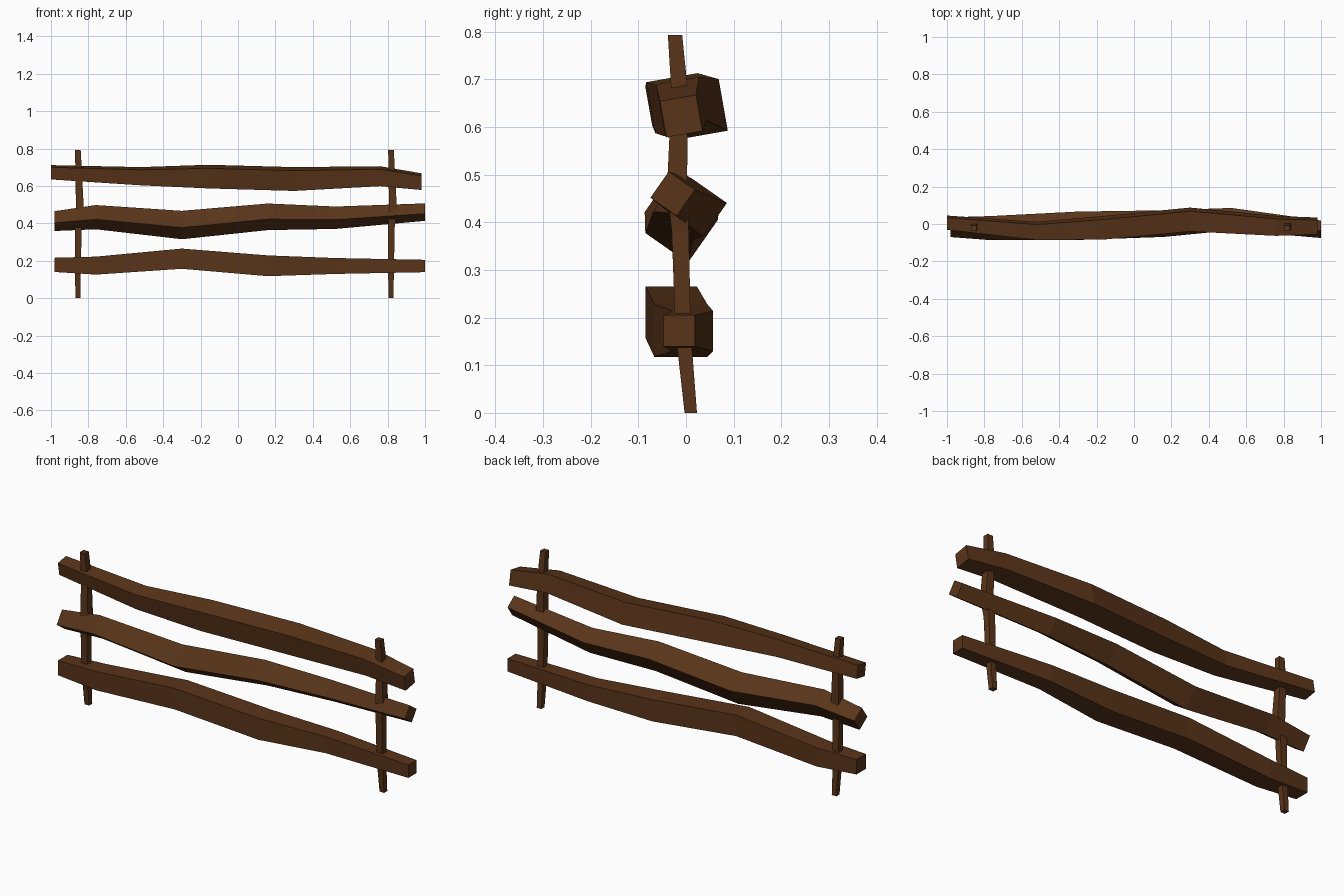
import bpy, bmesh
from math import sin, cos, radians

if "Cube" in bpy.data.objects:
    bpy.data.objects.remove(bpy.data.objects["Cube"])

wood = bpy.data.materials.new("dark_wood")
wood.diffuse_color = (0.10, 0.035, 0.01, 1)
wood.use_nodes = True
wood.node_tree.nodes["Principled BSDF"].inputs["Base Color"].default_value = wood.diffuse_color


def loft(name, rings):
    """Bridge four-cornered rings into a closed flat-shaded beam."""
    bm = bmesh.new()
    loops = [[bm.verts.new(p) for p in ring] for ring in rings]
    for a, b in zip(loops, loops[1:]):
        for i in range(4):
            j = (i + 1) % 4
            bm.faces.new((a[i], a[j], b[j], b[i]))
    bm.faces.new(loops[0])
    bm.faces.new(loops[-1])
    bmesh.ops.recalc_face_normals(bm, faces=bm.faces)
    mesh = bpy.data.meshes.new(name)
    bm.to_mesh(mesh)
    bm.free()
    mesh.materials.append(wood)
    obj = bpy.data.objects.new(name, mesh)
    bpy.context.collection.objects.link(obj)


def square(size, roll=0):
    """Corners of a rolled square section."""
    c, s, h = cos(radians(roll)), sin(radians(roll)), size / 2
    return [(h * (u * c - v * s), h * (u * s + v * c))
            for u, v in ((-1, -1), (1, -1), (1, 1), (-1, 1))]


def rail(name, roll, sections):
    loft(name, [[(x, y + u, z + v) for u, v in square(size, roll)]
                for x, y, z, size in sections])


def post(name, x0, sections):
    loft(name, [[(x0 + x + u, y + v, z) for u, v in square(size)]
                for x, y, z, size in sections])


# Rough-hewn rails: x, y, z, thickness at each bend
rail("bottom_rail", 0, [
    (-0.98, -0.02, 0.178, 0.076), (-0.76, -0.02, 0.174, 0.096),
    (-0.30, -0.031, 0.211, 0.108), (0.16, -0.011, 0.173, 0.111),
    (0.52, 0.014, 0.172, 0.085), (1.00, -0.0145, 0.172, 0.066)])
rail("middle_rail", -35, [
    (-0.98, -0.017, 0.412, 0.076), (-0.76, -0.022, 0.433, 0.093),
    (-0.30, -0.0095, 0.391, 0.109), (0.16, 0.002, 0.435, 0.102),
    (0.52, 0.026, 0.430, 0.086), (1.00, -0.028, 0.460, 0.067)])
rail("top_rail", 10, [
    (-1.00, 0.007, 0.673, 0.066), (-0.52, -0.037, 0.652, 0.084),
    (-0.16, -0.020, 0.650, 0.109), (0.30, 0.024, 0.637, 0.110),
    (0.76, -0.010, 0.652, 0.092), (0.98, -0.010, 0.623, 0.077)])

# Upright posts, slightly crooked
bends = [(0, 0.010, 0, 0.026), (0, -0.006, 0.17, 0.032),
         (0.002, -0.012, 0.38, 0.036), (0.011, -0.019, 0.47, 0.042),
         (0.004, -0.013, 0.67, 0.035), (0, -0.023, 0.793, 0.030)]
for name, x in (("left_post", -0.856), ("right_post", 0.818)):
    post(name, x, bends)
